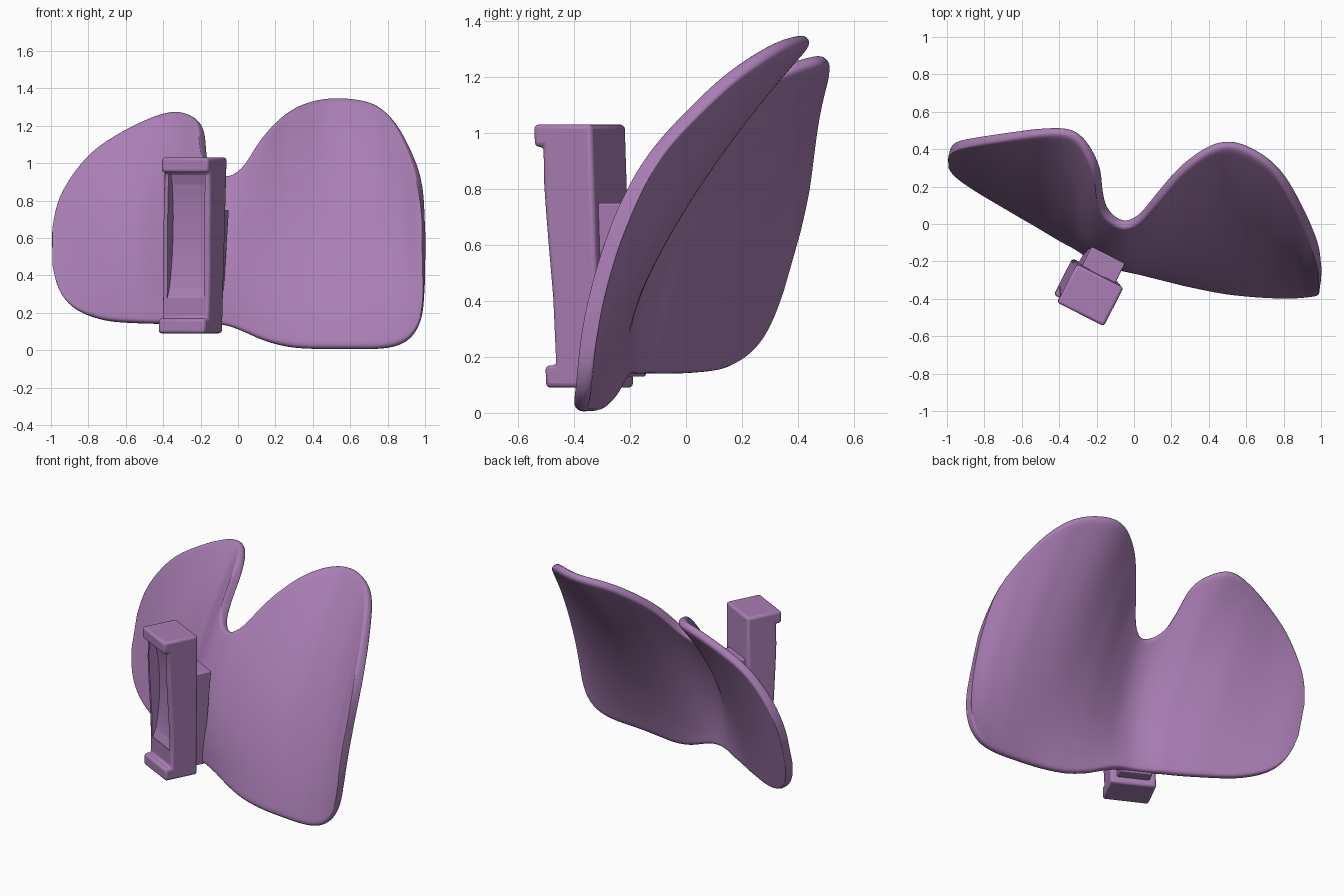
import bpy, bmesh, math
from mathutils import Matrix

if "Cube" in bpy.data.objects:
    bpy.data.objects.remove(bpy.data.objects["Cube"])

mat = bpy.data.materials.new("mauve")
mat.diffuse_color = (0.40, 0.21, 0.46, 1)
mat.use_nodes = True
mat.node_tree.nodes["Principled BSDF"].inputs["Base Color"].default_value = mat.diffuse_color


def catmull(a, b, c, d, t):
    return 0.5 * (2*b + (c - a)*t + (2*a - 5*b + 4*c - d)*t*t + (3*b - a - 3*c + d)*t**3)


def sample(rows, i, t):
    """Smoothly blend table rows between row i and i+1."""
    n = len(rows) - 1
    r = [rows[min(max(k, 0), n)] for k in (i - 1, i, i + 1, i + 2)]
    return [catmull(*v, t) for v in zip(*r)]


def make_object(name, bm, matrix=None):
    bmesh.ops.recalc_face_normals(bm, faces=bm.faces)
    if matrix:
        bm.transform(matrix)
    me = bpy.data.meshes.new(name)
    bm.to_mesh(me)
    bm.free()
    ob = bpy.data.objects.new(name, me)
    bpy.context.collection.objects.link(ob)
    me.materials.append(mat)
    return ob


def smooth(ob, angle):
    bpy.ops.object.select_all(action='DESELECT')
    ob.select_set(True)
    bpy.context.view_layer.objects.active = ob
    bpy.ops.object.shade_smooth_by_angle(angle=math.radians(angle))


# Plate outline as ribs: bottom x, bottom z, top x, top z
RIBS = [
    (-.99, .47, -.99, .62), (-.955, .32, -.965, .77), (-.87, .215, -.90, .91),
    (-.72, .155, -.77, 1.07), (-.56, .14, -.58, 1.19), (-.43, .135, -.40, 1.265),
    (-.34, .135, -.28, 1.27), (-.26, .135, -.20, 1.215), (-.19, .135, -.185, 1.08),
    (-.12, .135, -.155, .97), (-.05, .125, -.06, .925), (.04, .09, .03, .985),
    (.14, .045, .12, 1.13), (.27, .01, .25, 1.265), (.42, 0, .40, 1.335),
    (.58, 0, .58, 1.348), (.74, 0, .74, 1.315), (.86, .02, .85, 1.21),
    (.94, .08, .94, 1.02), (.985, .19, .98, .85), (.995, .36, .995, .62),
]
# Plate depth: x, then y at heights 0, 0.65 and 1.3
DEPTH = [
    (-1, .20, .385, .56), (-.75, .10, .29, .56), (-.5, -.04, .18, .55),
    (-.3, -.12, .03, .51), (-.17, -.18, -.09, .36), (-.05, -.22, -.13, .27),
    (.1, -.27, -.115, .26), (.25, -.31, -.09, .33), (.5, -.36, -.08, .40),
    (.75, -.38, -.125, .31), (.9, -.38, -.19, .19), (1, -.37, -.25, .10),
]


def depth(x, z):
    i = 0
    while i < len(DEPTH) - 2 and x > DEPTH[i + 1][0]:
        i += 1
    t = (x - DEPTH[i][0]) / (DEPTH[i + 1][0] - DEPTH[i][0])
    _, a, b, c = sample(DEPTH, i, min(max(t, 0), 1))
    s = z / 0.65
    return a*(s - 1)*(s - 2)/2 - b*s*(s - 2) + c*s*(s - 1)/2


# Two-lobed curved plate
bm = bmesh.new()
STEPS, ROWS = 3, 24
cols = []
for k in range((len(RIBS) - 1) * STEPS + 1):
    i = min(k // STEPS, len(RIBS) - 2)
    xb, zb, xt, zt = sample(RIBS, i, k / STEPS - i)
    col = []
    for j in range(ROWS + 1):
        v = j / ROWS
        x, z = xb + (xt - xb)*v, zb + (zt - zb)*v
        col.append(bm.verts.new((x, depth(x, z), z)))
    cols.append(col)
for a, b in zip(cols, cols[1:]):
    for j in range(ROWS):
        bm.faces.new((a[j], b[j], b[j + 1], a[j + 1]))
plate = make_object("lobed_plate", bm)
relax = plate.modifiers.new("relax", 'SMOOTH')
relax.factor, relax.iterations = 0.3, 2
shell = plate.modifiers.new("thickness", 'SOLIDIFY')
shell.thickness, shell.offset = 0.056, 0
sub = plate.modifiers.new("round", 'SUBSURF')
sub.levels = sub.render_levels = 2
smooth(plate, 180)

# Holder frame: turned to face the plate and leaning slightly
turn = math.radians(-27)
c, s = math.cos(turn), math.sin(turn)
HOLDER = Matrix(((c, -s, .027, -.243), (s, c, -.032, -.36), (0, 0, 1, .56), (0, 0, 0, 1)))


def prism(name, profile, width):
    """Extrude a side profile (y, z) across the holder's width."""
    bm = bmesh.new()
    face = bm.faces.new([bm.verts.new((-width/2, y, z)) for y, z in profile])
    ext = bmesh.ops.extrude_face_region(bm, geom=[face])
    verts = [e for e in ext["geom"] if isinstance(e, bmesh.types.BMVert)]
    bm.faces.new([bm.verts.new((-width/2, y, z)) for y, z in profile]) if face not in bm.faces else None
    bmesh.ops.translate(bm, vec=(width, 0, 0), verts=verts)
    bmesh.ops.remove_doubles(bm, verts=bm.verts, dist=1e-5)
    return make_object(name, bm, HOLDER)


def bevel(ob, width):
    m = ob.modifiers.new("soft_edges", 'BEVEL')
    m.width, m.segments = width, 3
    m.limit_method, m.angle_limit = 'ANGLE', math.radians(50)
    m.use_clamp_overlap = False


# Upright holder with lips at both ends and a bowed front
holder = prism("holder_body", [
    (.11, -.47), (-.108, -.47), (-.108, -.39), (-.065, -.39), (-.068, -.15),
    (-.077, 0), (-.085, .14), (-.09, .26), (-.088, .39), (-.122, .39),
    (-.122, .47), (.11, .47)], .28)
bevel(holder, .016)

# Hollowed front pocket
arc = []
for k in range(13):
    u = k / 12
    arc.append((-.062 + .045 * math.sin(math.pi * u) ** .6, -.28 + .66*u))
cutter = prism("pocket_cutter", arc + [(-.2, .38), (-.2, -.28)], .22)
cutter.hide_render = True
cutter.hide_viewport = True
cut = holder.modifiers.new("pocket", 'BOOLEAN')
cut.object, cut.operation, cut.solver = cutter, 'DIFFERENCE', 'EXACT'
smooth(holder, 40)

# Short neck joining holder and plate
neck = prism("neck", [(.09, -.43), (.18, -.43), (.2, -.13), (.225, .19), (.09, .19)], .2)
bevel(neck, .008)
smooth(neck, 40)
